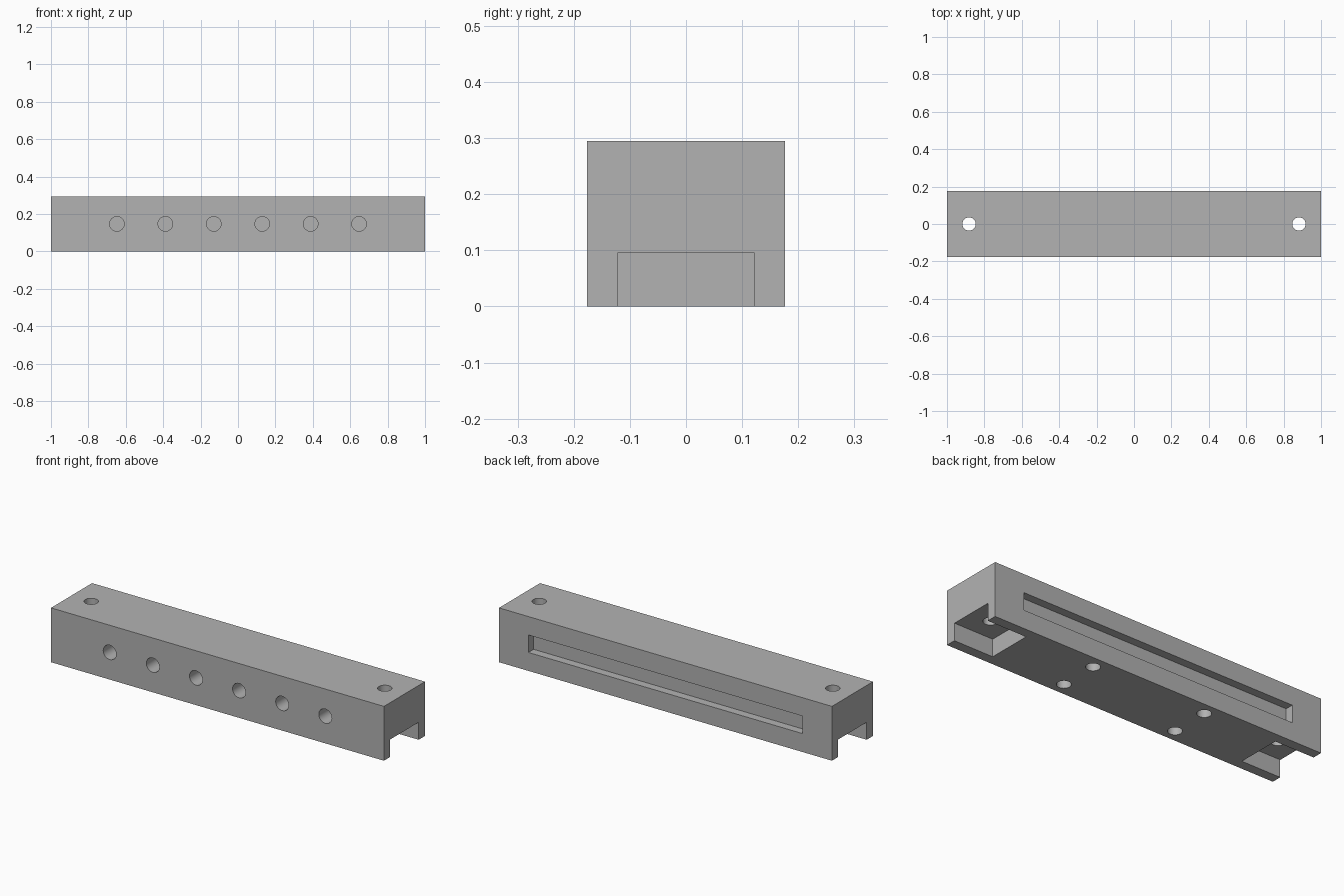
import bpy
import math

default = bpy.data.objects.get("Cube")
if default:
    bpy.data.objects.remove(default, do_unlink=True)

WIDTH, HEIGHT = 0.352, 0.295

# Single grey material
grey = bpy.data.materials.new("plain_grey")
grey.use_nodes = True
grey.diffuse_color = (0.448, 0.448, 0.448, 1)
grey.node_tree.nodes["Principled BSDF"].inputs["Base Color"].default_value = grey.diffuse_color


def box(name, low, high):
    """Axis-aligned box between two corners."""
    centre = [(a + b) / 2 for a, b in zip(low, high)]
    bpy.ops.mesh.primitive_cube_add(size=1, location=centre)
    obj = bpy.context.object
    obj.name = name
    obj.scale = [b - a for a, b in zip(low, high)]
    bpy.ops.object.transform_apply(location=True, rotation=False, scale=True)
    obj.data.materials.append(grey)
    return obj


def drill(name, centre, radius, depth, rotation=(0, 0, 0)):
    """Round cutter, vertical unless rotated."""
    bpy.ops.mesh.primitive_cylinder_add(vertices=48, radius=radius, depth=depth,
                                        location=centre, rotation=rotation)
    obj = bpy.context.object
    obj.name = name
    obj.data.materials.append(grey)
    return obj


# Main bar
bar = box("mounting_bar", (-1, -WIDTH / 2, 0), (1, WIDTH / 2, HEIGHT))
cutters = []

# Long shallow slot in the back
cutters.append(box("back_slot_cutter", (-0.824, WIDTH / 2 - 0.045, 0.1),
                   (0.824, WIDTH, 0.195)))

for side in (-1, 1):
    # Open notch under each end, with a bolt hole through to the top
    inner, outer = sorted((side * 0.765, side * 1.1))
    cutters.append(box("end_notch_cutter", (inner, -0.122, -0.1), (outer, 0.122, 0.095)))
    cutters.append(drill("bolt_hole_cutter", (side * 0.882, 0, 0.22), 0.0355, 0.4))

    # Blind holes in the underside
    for y in (-0.107, 0.107):
        cutters.append(drill("underside_hole_cutter", (side * 0.341, y, 0), 0.0355, 0.16))

    # Row of blind holes in the front
    for step in (0.5, 1.5, 2.5):
        cutters.append(drill("front_hole_cutter", (side * step * 0.259, -WIDTH / 2, HEIGHT / 2),
                             0.039, 0.4, (math.pi / 2, 0, 0)))

# Carve the bar, then discard the cutters
bpy.ops.object.select_all(action='DESELECT')
bar.select_set(True)
bpy.context.view_layer.objects.active = bar
for cutter in cutters:
    cut = bar.modifiers.new("cut", 'BOOLEAN')
    cut.operation = 'DIFFERENCE'
    cut.solver = 'EXACT'
    cut.object = cutter
    bpy.ops.object.modifier_apply(modifier=cut.name)
    bpy.data.objects.remove(cutter, do_unlink=True)

bpy.ops.object.shade_smooth_by_angle(angle=math.radians(30))
